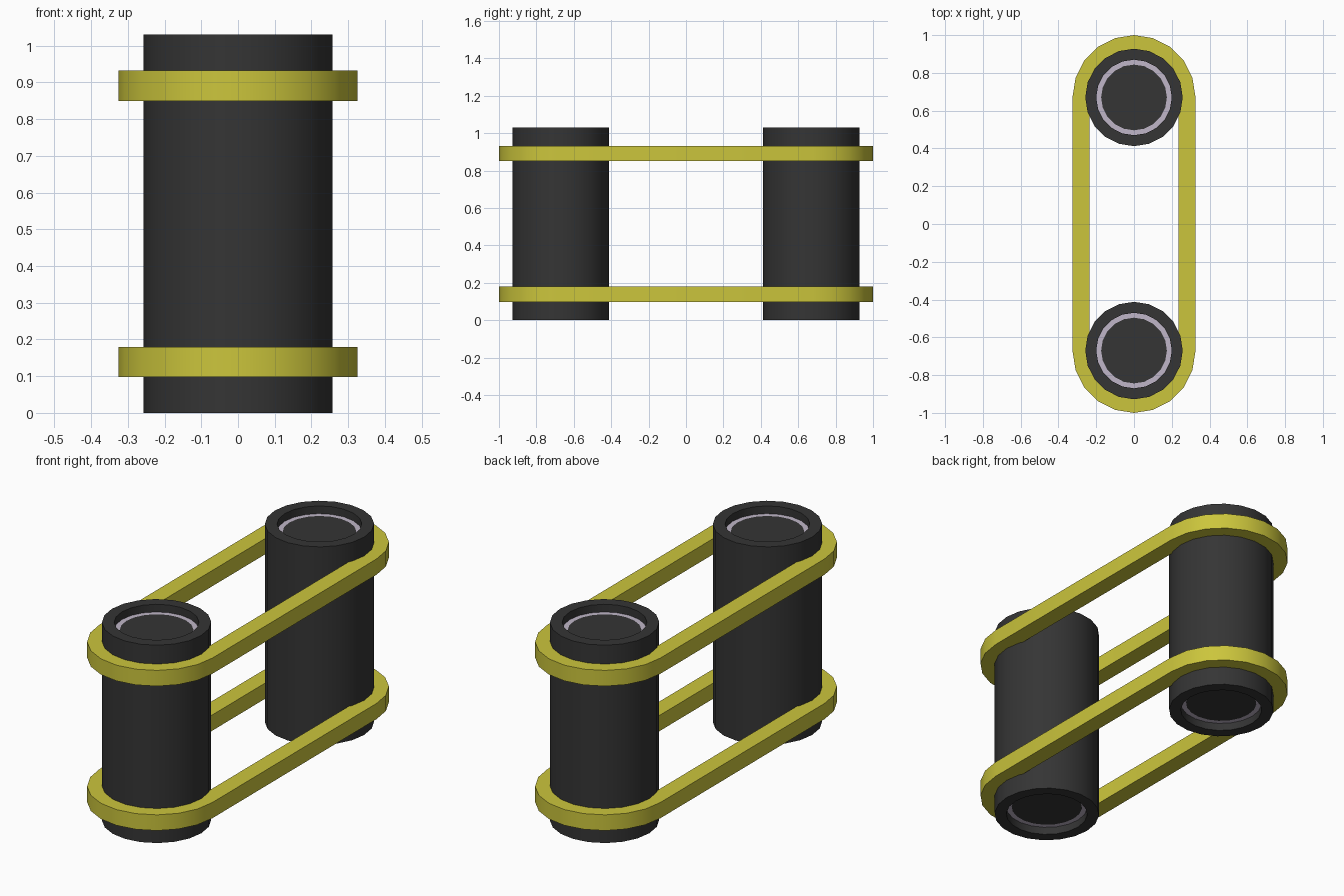
import bpy, bmesh, math

if "Cube" in bpy.data.objects:
    bpy.data.objects.remove(bpy.data.objects["Cube"])

SEG = 20
H = 1.03          # roller height
RECESS = 0.04     # depth of the end caps
CY = 0.67         # roller centre offset


def material(name, rgb):
    m = bpy.data.materials.new(name)
    m.diffuse_color = (*rgb, 1)
    m.use_nodes = True
    m.node_tree.nodes["Principled BSDF"].inputs["Base Color"].default_value = m.diffuse_color
    return m


BLACK = material("charcoal", (0.035, 0.035, 0.035))
YELLOW = material("yellow", (0.60, 0.56, 0.045))
LILAC = material("pale lilac", (0.53, 0.47, 0.58))


def finish(name, bm, mat):
    me = bpy.data.meshes.new(name)
    bm.normal_update()
    bm.to_mesh(me)
    bm.free()
    ob = bpy.data.objects.new(name, me)
    bpy.context.collection.objects.link(ob)
    me.materials.append(mat)
    bpy.context.view_layer.objects.active = ob
    ob.select_set(True)
    bpy.ops.object.shade_smooth_by_angle(angle=math.radians(30))
    ob.select_set(False)
    return ob


def circle(r, cy):
    return [(r * math.cos(2 * math.pi * i / SEG), cy + r * math.sin(2 * math.pi * i / SEG))
            for i in range(SEG)]


def capsule(r, cy):
    # two half circles joined by straight runs
    pts = []
    for s in (1, -1):
        for i in range(SEG // 2 + 1):
            a = math.pi * i / (SEG // 2)
            pts.append((s * r * math.cos(a), s * (cy + r * math.sin(a))))
    return pts


def skin(bm, loops, closed=False):
    # bridge successive (outline, z) loops with quads
    rings = [[bm.verts.new((x, y, z)) for x, y in pts] for pts, z in loops]
    pairs = list(zip(rings, rings[1:]))
    if closed:
        pairs.append((rings[-1], rings[0]))
    for a, b in pairs:
        n = len(a)
        for i in range(n):
            j = (i + 1) % n
            bm.faces.new((a[i], a[j], b[j], b[i]))
    return rings


for side, cy in (("front", -CY), ("back", CY)):
    # roller tube with a recessed hole at each end
    bm = bmesh.new()
    outer, hole = circle(0.258, cy), circle(0.2, cy)
    skin(bm, [(hole, RECESS), (hole, 0), (outer, 0), (outer, H), (hole, H), (hole, H - RECESS)])
    bmesh.ops.recalc_face_normals(bm, faces=bm.faces)
    if sum(f.normal.z for f in bm.faces if f.calc_center_median().z > H - 0.001) < 0:
        bmesh.ops.reverse_faces(bm, faces=bm.faces)
    finish(side + "_roller", bm, BLACK)

    for end, z, up in (("bottom", RECESS, False), ("top", H - RECESS, True)):
        # pale ring on the recess floor
        bm = bmesh.new()
        inner = circle(0.174, cy)
        skin(bm, [(hole, z), (inner, z)] if up else [(inner, z), (hole, z)])
        finish(f"{side}_{end}_ring", bm, LILAC)
        # dark disc inside the ring
        bm = bmesh.new()
        pts = inner if up else inner[::-1]
        bm.faces.new([bm.verts.new((x, y, z)) for x, y in pts])
        finish(f"{side}_{end}_disc", bm, BLACK)

# belts wrapping both rollers
for name, z0, z1 in (("lower_belt", 0.098, 0.18), ("upper_belt", 0.85, 0.932)):
    bm = bmesh.new()
    o, i = capsule(0.325, 0.675), capsule(0.236, 0.675)
    skin(bm, [(o, z0), (o, z1), (i, z1), (i, z0)], closed=True)
    bmesh.ops.recalc_face_normals(bm, faces=bm.faces)
    finish(name, bm, YELLOW)
